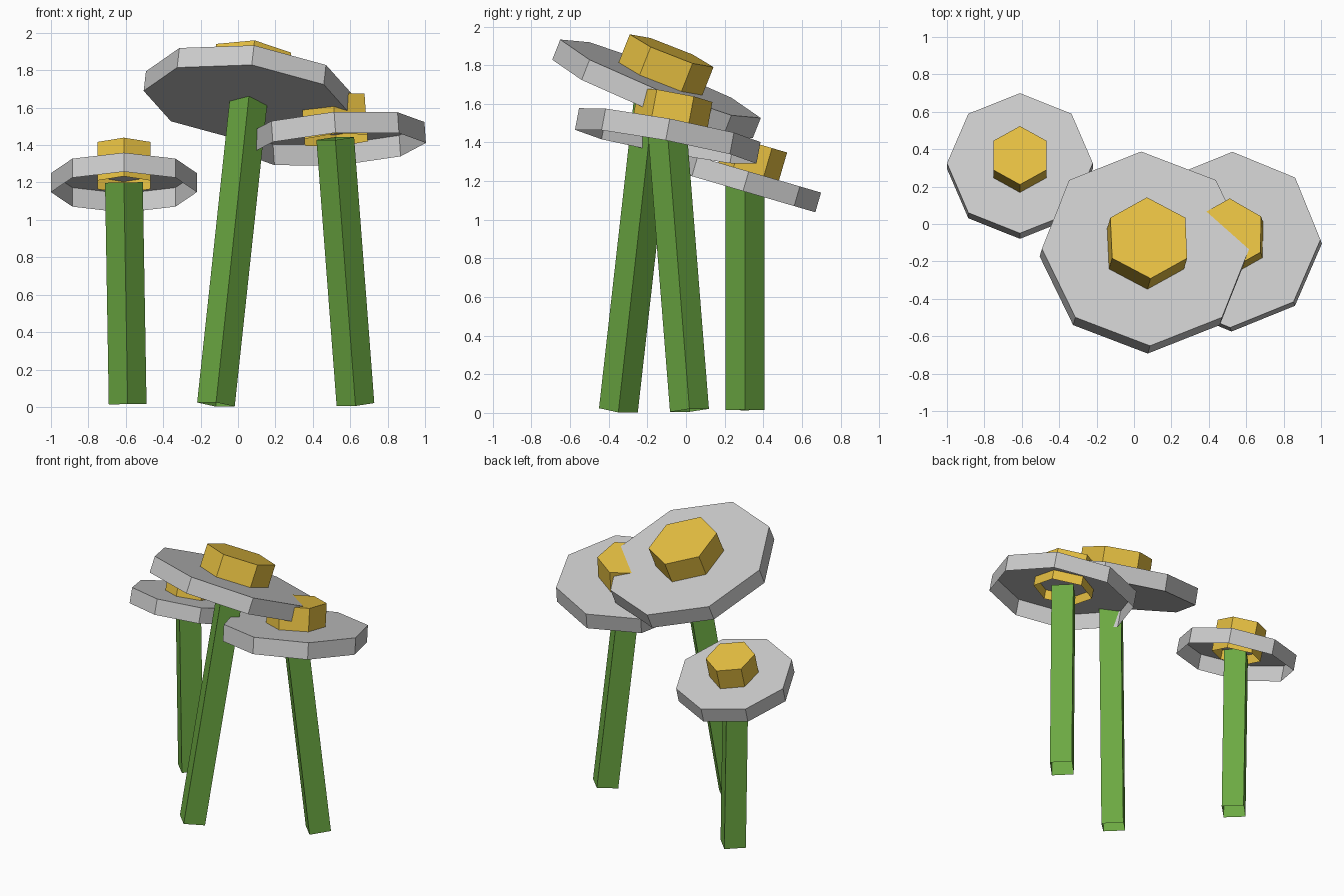
import bpy, bmesh
from math import radians, sin, cos, tau, pi
from mathutils import Vector, Matrix, Euler

if "Cube" in bpy.data.objects:
    bpy.data.objects.remove(bpy.data.objects["Cube"])


def material(name, rgb):
    m = bpy.data.materials.new(name)
    m.diffuse_color = (*rgb, 1)
    m.use_nodes = True
    m.node_tree.nodes["Principled BSDF"].inputs["Base Color"].default_value = m.diffuse_color
    return m


GREEN = material("stem_green", (0.15, 0.4, 0.055))
GOLD = material("centre_gold", (0.8, 0.53, 0.055))


def prism(name, sides, radius, z0, z1, matrix, mat=None, top=True, bottom=False):
    """Flat-sided prism with optional end faces; first corner points to +y."""
    bm = bmesh.new()
    rings = []
    for z in (z0, z1):
        rings.append([bm.verts.new((radius * cos(pi / 2 + tau * i / sides),
                                    radius * sin(pi / 2 + tau * i / sides), z))
                      for i in range(sides)])
    low, high = rings
    for i in range(sides):
        j = (i + 1) % sides
        bm.faces.new((low[i], low[j], high[j], high[i]))
    if top:
        bm.faces.new(high)
    if bottom:
        bm.faces.new(low[::-1])
    mesh = bpy.data.meshes.new(name)
    bm.to_mesh(mesh)
    bm.free()
    if mat:
        mesh.materials.append(mat)
    obj = bpy.data.objects.new(name, mesh)
    obj.matrix_world = matrix
    bpy.context.collection.objects.link(obj)
    return obj


def flower(name, head, tilt, petal_r, thick, centre_r, centre_top, foot, stem_top, closed):
    # tilted head: petal disc with a hexagonal centre through it
    rot = Euler((radians(tilt[0]), radians(tilt[1]), 0)).to_matrix().to_4x4()
    m = Matrix.Translation(head) @ rot
    prism(name + "_petal_disc", 8, petal_r, -thick, 0, m, bottom=closed)
    prism(name + "_centre", 6, centre_r, -0.065, centre_top, m, GOLD)
    # four-sided leaning stem
    a, b = Vector(foot), Vector(stem_top)
    lean = Vector((0, 0, 1)).rotation_difference(b - a).to_matrix().to_4x4()
    prism(name + "_stem", 4, 0.101, 0, (b - a).length,
          Matrix.Translation(a) @ lean, GREEN, top=False)


flower("small_flower", (-0.61, 0.325, 1.25), (-16.3, 0), 0.39, 0.106, 0.163, 0.15,
       (-0.59, 0.305, 0.015), (-0.61, 0.305, 1.20), False)
flower("large_flower", (0.062, -0.132, 1.73), (-21.5, 6.6), 0.558, 0.113, 0.233, 0.157,
       (-0.118, -0.35, 0.013), (0.06, -0.163, 1.67), True)
flower("medium_flower", (0.52, -0.084, 1.49), (-10.6, -4), 0.478, 0.114, 0.195, 0.158,
       (0.628, 0.018, 0.013), (0.52, -0.095, 1.435), False)
